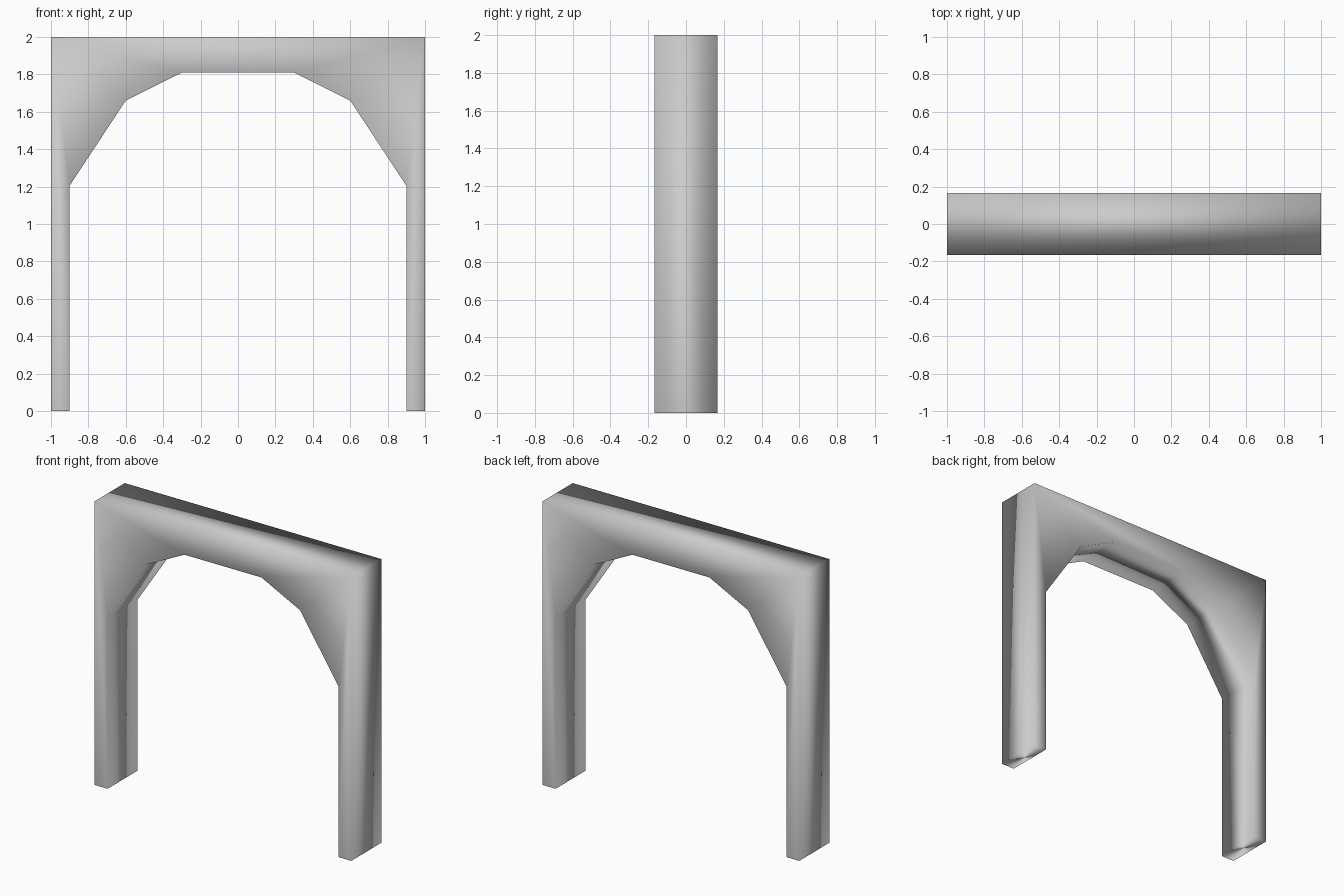
import bpy
import bmesh

if "Cube" in bpy.data.objects:
    bpy.data.objects.remove(bpy.data.objects["Cube"])

HALF_DEPTH = 0.167

# Right half of the arch outline (x, z): outer corners, then the faceted opening
outer = [(1.0, 2.0), (1.0, 0.0)]
opening = [(0.9, 0.0), (0.9, 1.205), (0.6, 1.66), (0.3, 1.81)]
half = outer + opening
outline = half + [(-x, z) for x, z in reversed(half)]

# Archway: outline face extruded through the wall thickness
bm = bmesh.new()
face = bm.faces.new([bm.verts.new((x, -HALF_DEPTH, z)) for x, z in outline])
extruded = bmesh.ops.extrude_face_region(bm, geom=[face], use_keep_orig=True)["geom"]
back = [v for v in extruded if isinstance(v, bmesh.types.BMVert)]
bmesh.ops.translate(bm, verts=back, vec=(0, 2 * HALF_DEPTH, 0))
bmesh.ops.recalc_face_normals(bm, faces=bm.faces)
for f in bm.faces:
    f.smooth = True

mesh = bpy.data.meshes.new("archway")
bm.to_mesh(mesh)
bm.free()
archway = bpy.data.objects.new("archway", mesh)
bpy.context.collection.objects.link(archway)

# Area-weighted smooth shading keeps the big front and back faces even
weighted = archway.modifiers.new("weighted_normals", 'WEIGHTED_NORMAL')
weighted.mode = 'FACE_AREA'
